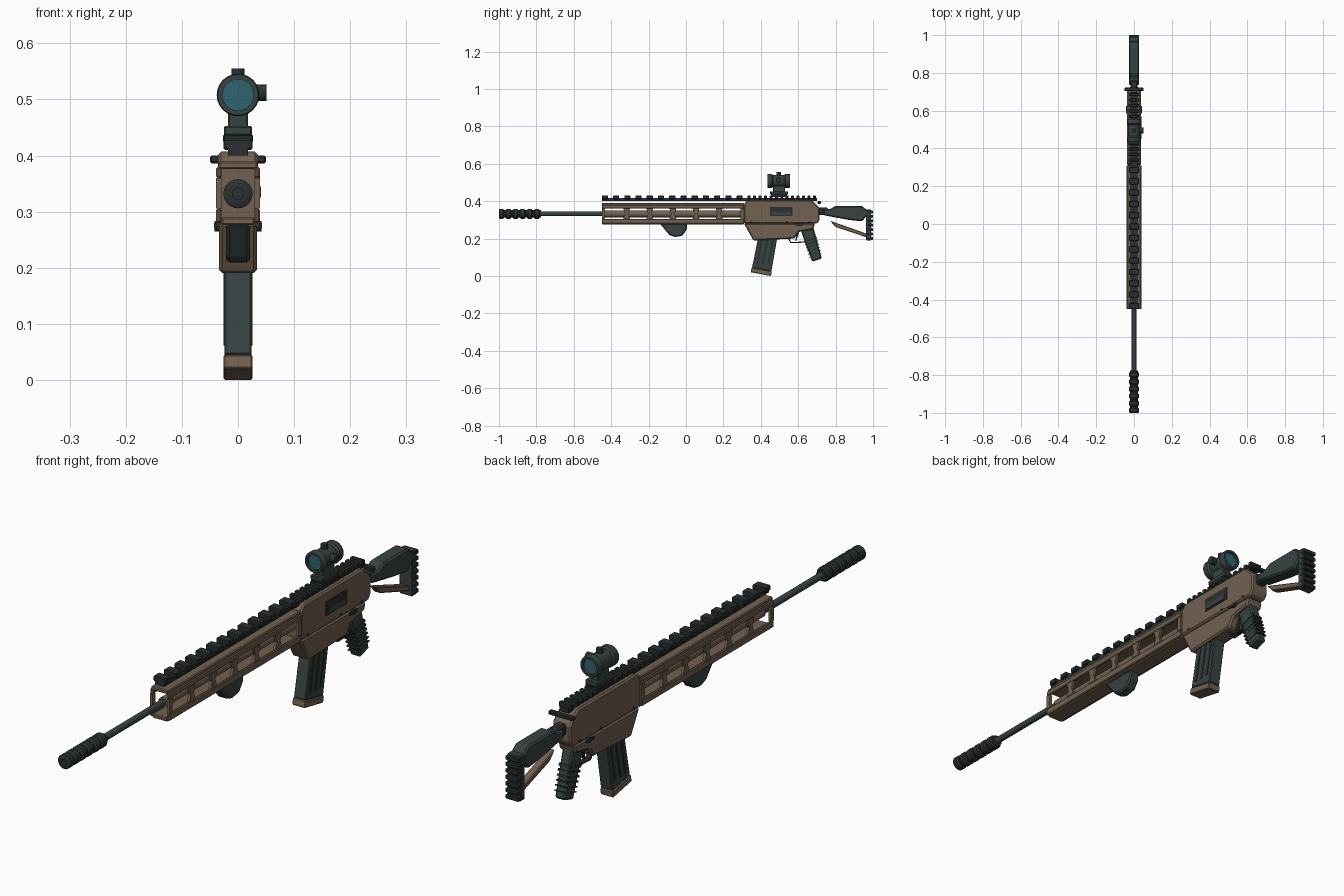
import bpy, bmesh, math
from mathutils import Vector, Matrix

if "Cube" in bpy.data.objects:
    bpy.data.objects.remove(bpy.data.objects["Cube"], do_unlink=True)


def material(name, *rgb):
    mat = bpy.data.materials.new(name)
    mat.use_nodes = True
    mat.diffuse_color = (*rgb, 1)
    mat.node_tree.nodes["Principled BSDF"].inputs["Base Color"].default_value = (*rgb, 1)
    return mat


TAN = material("tan polymer", .17, .12, .08)
GREY = material("slate grey", .04, .055, .055)
DARK = material("dark metal", .024, .03, .03)
GLASS = material("teal glass", .03, .13, .16)
SIDES = {"left": 1, "right": -1}
SOFT, CRISP = .006, .003    # bevel widths


def finish(name, bm, mat, bevel=0, smooth=False):
    bmesh.ops.recalc_face_normals(bm, faces=bm.faces)
    mesh = bpy.data.meshes.new(name)
    bm.to_mesh(mesh)
    bm.free()
    mesh.materials.append(mat)
    part = bpy.data.objects.new(name, mesh)
    bpy.context.collection.objects.link(part)
    if bevel:
        modifier = part.modifiers.new("bevel", "BEVEL")
        modifier.width = bevel
        modifier.segments = 1
        modifier.limit_method = "ANGLE"
    if smooth:
        bpy.ops.object.select_all(action="DESELECT")
        part.select_set(True)
        bpy.context.view_layer.objects.active = part
        bpy.ops.object.shade_smooth_by_angle(angle=math.radians(35))


def plate(name, outline, half, mat, bevel=0, x=0):
    """Side outline of (y, z) points, extruded by half to each side of x."""
    bm = bmesh.new()
    face = bm.faces.new([bm.verts.new((x - half, y, z)) for y, z in outline])
    moved = bmesh.ops.extrude_face_region(bm, geom=[face])["geom"]
    bmesh.ops.translate(bm, vec=(half + half, 0, 0),
                        verts=[v for v in moved if isinstance(v, bmesh.types.BMVert)])
    finish(name, bm, mat, bevel)


def box(name, back, front, low, high, half, mat, bevel=0, x=0):
    plate(name, [(back, low), (front, low), (front, high), (back, high)], half, mat, bevel, x)


def bar(name, start, end, depth, end_depth, half, mat, bevel=0):
    """Tapered bar between two (y, z) points, with square ends."""
    across = (end - start).orthogonal().normalized() / 2
    plate(name, [start + across * depth, end + across * end_depth,
                 end - across * end_depth, start - across * depth], half, mat, bevel)


def lathe(name, profile, height, mat, sides=24):
    """Turn a (y, radius) profile about a line along y."""
    bm = bmesh.new()
    turns = [math.tau * i / sides for i in range(sides)]
    rings = [[bm.verts.new((r * math.cos(t), y, height + r * math.sin(t))) for t in turns]
             for y, r in profile]
    for ring, following in zip(rings, rings[1:]):
        for i in range(sides):
            bm.faces.new((ring[i - 1], ring[i], following[i], following[i - 1]))
    bm.faces.new(rings[0])
    bm.faces.new(rings[-1])
    finish(name, bm, mat, smooth=True)


def rod(name, start, direction, length, radius, mat):
    axis = Vector(direction)
    bm = bmesh.new()
    bmesh.ops.create_cone(bm, cap_ends=True, segments=16, radius1=radius, radius2=radius, depth=length)
    turn = axis.to_track_quat("Z", "Y").to_matrix().to_4x4()
    centre = Vector(start) + axis * length / 2
    bmesh.ops.transform(bm, matrix=Matrix.Translation(centre) @ turn, verts=bm.verts)
    finish(name, bm, mat, smooth=True)


# Barrel and ringed muzzle device
BORE, MUZZLE, RING = .332, -1, .038
NARROW, WIDE = .02, .026
lathe("barrel", [(-.8, .012), (.33, .012)], BORE, GREY)
profile = [(MUZZLE + RING, NARROW / 2), (MUZZLE, NARROW / 2), (MUZZLE, NARROW)]
for i in range(6):
    y = MUZZLE + i * RING
    profile += [(y + RING * t, r) for t, r in
                ((.1, WIDE), (.6, WIDE), (.7, NARROW), (.9, NARROW))]
lathe("muzzle_device", profile, BORE, DARK)

# Handguard: hollow box with pointed side slots around an inner sleeve
FRONT, BACK, LOW, HIGH, WALL = -.45, .31, .306, .36, .005
SLOTS, POST = 6, .018
pitch = (BACK - FRONT - POST) / SLOTS
lathe("handguard_sleeve", [(FRONT + POST, POST), (BACK, POST)], BORE, TAN)
box("handguard_top", FRONT, BACK, .376, .39, .035, TAN, CRISP)
box("handguard_floor", FRONT, BACK, .276, .29, .03, TAN, CRISP)
for side, sign in SIDES.items():
    x = sign * .034
    box(f"lower_wall_{side}", FRONT, BACK, .28, LOW, WALL, TAN, CRISP, x)
    box(f"upper_wall_{side}", FRONT, BACK, HIGH, .38, WALL, TAN, CRISP, x)
    for i in range(SLOTS + 1):
        y = FRONT + POST / 2 + i * pitch
        waist = POST / 2
        foot = waist if i in (0, SLOTS) else POST
        plate(f"slot_post_{side}_{i}",
              [(y - foot, LOW), (y + foot, LOW), (y + waist, BORE),
               (y + foot, HIGH), (y - foot, HIGH), (y - waist, BORE)], WALL, TAN, x=x)

# Forward hand stop
plate("hand_stop", [(-.14, .28), (.005, .28), (.005, .25), (-.02, .215), (-.06, .208), (-.09, .22)],
      .021, GREY, SOFT)

# Top rail with coarse front teeth and fine rear teeth
RAIL = .41
box("rail_base", FRONT, .7, RAIL - .01, RAIL + .006, .018, DARK)
for zone, start, spacing in (("front", FRONT, .06), ("rear", .33, .029)):
    for i in range(13):
        y = start + i * spacing
        box(f"{zone}_rail_tooth_{i}", y, y + spacing * .55, RAIL, RAIL + .02, WIDE, DARK, CRISP)

# Receiver
SEAM = .28
plate("upper_receiver", [(BACK, SEAM), (.7, SEAM), (.715, .3), (.715, .365), (.67, .407),
                         (.33, .407), (BACK, .385)], .036, TAN, SOFT)
plate("lower_receiver", [(BACK, SEAM), (.36, .19), (.58, .2), (.6, .235), (.68, .25), (.69, SEAM)],
      .034, TAN, SOFT)
box("ejection_port", .45, .57, .32, .37, CRISP, DARK, x=.036)
box("port_cover", .46, .56, .325, .345, CRISP, GREY, x=.038)
for side, sign in SIDES.items():
    rod(f"selector_pivot_{side}", (0, .61, .274), (sign, 0, 0), .042, .009, DARK)
    box(f"selector_lever_{side}", .585, .625, .27, .28, CRISP, DARK, x=sign * .04)
    for i, y in enumerate((.35, .54, .66)):
        rod(f"receiver_pin_{side}_{i}", (0, y, .29), (sign, 0, 0), .038, .005, DARK)
box("charging_handle", .703, .722, .386, .4, .05, DARK, CRISP)

# Magazine with raised ribs and a floor plate
top, foot = Vector((.44, .22)), Vector((.4, .01))
base = top.lerp(foot, .88)
bar("magazine", top, base, .1, .105, .024, GREY, CRISP)
bar("magazine_floor_plate", base, foot, .11, .11, .026, TAN, CRISP)
for i in (-1, 0, 1):
    shift = Vector((i * .03, 0))
    bar(f"magazine_rib_{i + 1}", top.lerp(foot, .1) + shift, top.lerp(foot, .75) + shift,
        .012, .012, .026, DARK)

# Pistol grip with ridges
top, foot = Vector((.645, .26)), Vector((.7, .085))
bar("pistol_grip", top, foot, .07, .055, .021, GREY, SOFT)
for i in range(6):
    start = top.lerp(foot, .35 + i / 10)
    bar(f"grip_ridge_{i}", start, start.lerp(foot, .08), .07, .07, .022, DARK)

# Trigger and guard
guard = [Vector(p) for p in ((.545, .21), (.56, .178), (.64, .182))]
for i, (start, end) in enumerate(zip(guard, guard[1:])):
    bar(f"trigger_guard_{i}", start, end, SOFT, SOFT, .01, DARK)
bar("trigger", Vector((.6, .24)), Vector((.587, .188)), .014, SOFT, WALL, DARK)

# Shoulder stock with a ridged butt
box("stock_neck", .7, .76, .325, .365, .018, DARK, SOFT)
plate("stock_body", [(.735, .325), (.735, .358), (.77, .358), (.8, .375), (.94, .375), (.97, .35),
                     (.97, .325), (.94, .292), (.87, .3)], .027, GREY, SOFT)
plate("stock_strut", [(.77, .295), (.8, .285), (.97, .225), (.97, .205), (.8, .262)], .014, TAN, CRISP)
box("butt_plate", .962, .99, .19, .355, WIDE, GREY, CRISP)
for i in range(7):
    z = .193 + i * .0235
    box(f"butt_ridge_{i}", .972, 1, z, z + .016, .027, DARK, CRISP)

# Optic on its mount: the tube is symmetrical about its middle
OPTIC, MIDDLE = .508, .495
box("mount_clamp", .455, .54, .423, .438, .027, DARK, CRISP)
box("mount_base", .45, .545, .435, .453, .025, GREY, CRISP)
box("mount_riser", .465, .53, .45, .485, .018, GREY, CRISP)
half = [(.042, .028), (.06, .028), (.06, .036), (.056, .038), (.036, .038), (.03, .032)]
lathe("optic_tube", [(MIDDLE - d, r) for d, r in half] +
      [(MIDDLE + d, r) for d, r in reversed(half)], OPTIC, GREY)
for end, sign in (("front", -1), ("rear", 1)):
    y = MIDDLE + sign * .045
    lathe(f"{end}_lens", [(y - WALL, .028), (y + WALL, .028)], OPTIC, GLASS)
rod("top_turret", (0, MIDDLE, .53), (0, 0, 1), .025, .012, DARK)
rod("side_turret", (.025, MIDDLE, .512), (1, 0, 0), WIDE, .015, DARK)
